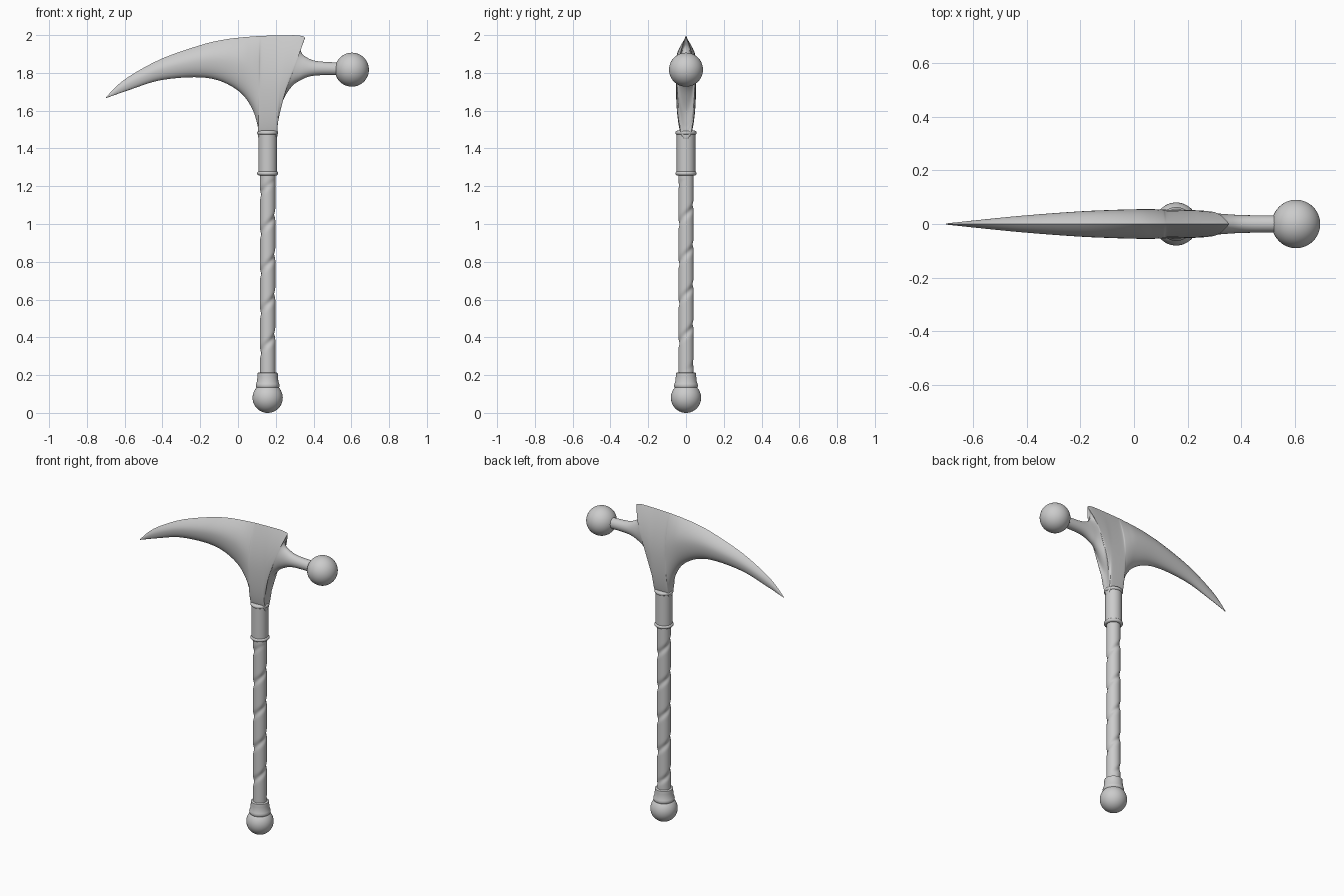
import bpy, bmesh, math

if "Cube" in bpy.data.objects:
    bpy.data.objects.remove(bpy.data.objects["Cube"])

AXIS = 0.157  # x of the handle


def finish(name, bm, angle=40):
    bmesh.ops.remove_doubles(bm, verts=bm.verts, dist=0.00005)
    bmesh.ops.recalc_face_normals(bm, faces=bm.faces)
    me = bpy.data.meshes.new(name)
    bm.to_mesh(me)
    bm.free()
    ob = bpy.data.objects.new(name, me)
    bpy.context.collection.objects.link(ob)
    bpy.ops.object.select_all(action='DESELECT')
    ob.select_set(True)
    bpy.context.view_layer.objects.active = ob
    bpy.ops.object.shade_smooth_by_angle(angle=math.radians(angle))
    return ob


def skin(name, rings, angle=40):
    """Bridge closed rings of points and cap both ends."""
    bm = bmesh.new()
    vs = [[bm.verts.new(p) for p in r] for r in rings]
    n = len(vs[0])
    for a, b in zip(vs, vs[1:]):
        for i in range(n):
            j = (i + 1) % n
            bm.faces.new((a[i], a[j], b[j], b[i]))
    bm.faces.new(vs[0])
    bm.faces.new(vs[-1])
    return finish(name, bm, angle)


def lathe(name, profile, seg=48):
    return skin(name, [[(AXIS + r * math.cos(2 * math.pi * i / seg),
                         r * math.sin(2 * math.pi * i / seg), z)
                        for i in range(seg)] for r, z in profile])


def ball(name, x, z, r):
    bpy.ops.mesh.primitive_uv_sphere_add(segments=48, ring_count=24, radius=r, location=(x, 0, z))
    bpy.context.object.name = name
    bpy.ops.object.shade_smooth()


def spline(pts, steps):
    """Catmull-Rom through tuples of any length."""
    p = [pts[0]] + pts + [pts[-1]]
    out = []
    for k in range(1, len(p) - 2):
        for s in range(steps):
            t = s / steps
            out.append([0.5 * (2 * b + (c - a) * t + (2 * a - 5 * b + 4 * c - d) * t * t
                               + (3 * b - a - 3 * c + d) * t ** 3)
                        for a, b, c, d in zip(*p[k - 1:k + 3])])
    return out + [list(pts[-1])]


# Head: sections run from top edge to bottom edge
# (top x, top z, bottom x, bottom z, half thickness, roundness of top edge)
sections = [
    (-0.70, 1.670, -0.697, 1.667, 0.002, 0),
    (-0.60, 1.765, -0.575, 1.710, 0.014, 0),
    (-0.415, 1.870, -0.415, 1.760, 0.031, 0),
    (-0.205, 1.945, -0.23, 1.777, 0.046, 0),
    (-0.08, 1.975, -0.10, 1.759, 0.052, 0),
    (0.02, 1.988, 0.008, 1.700, 0.055, 0),
    (0.07, 1.992, 0.07, 1.620, 0.055, 0),
    (0.11, 1.995, 0.103, 1.526, 0.054, 0),
    (0.13, 1.996, 0.115, 1.440, 0.053, 0),
    (0.20, 1.998, 0.199, 1.440, 0.052, 0),
    (0.26, 1.999, 0.206, 1.490, 0.051, 0),
    (0.32, 1.998, 0.207, 1.526, 0.049, 0),
    (0.354, 1.986, 0.216, 1.600, 0.046, 0),
    (0.334, 1.945, 0.246, 1.670, 0.043, 0.3),
    (0.334, 1.912, 0.28, 1.722, 0.040, 0.7),
    (0.357, 1.886, 0.32, 1.755, 0.037, 1),
    (0.42, 1.862, 0.40, 1.785, 0.033, 1),
    (0.56, 1.854, 0.56, 1.788, 0.031, 1),
]
N = 20
rings = []
for tx, tz, bx, bz, w, k in spline(sections, 8):
    half = []
    for i in range(N + 1):
        u = 0.5 - 0.5 * math.cos(math.pi * i / N)
        rnd = math.sqrt(max(0, 1 - (1 - 2 * u) ** 2))
        g = rnd if u > 0.5 else k * rnd + (1 - k) * (1 - (1 - 2 * u) ** 2)
        half.append((tx + (bx - tx) * u, w * g, tz + (bz - tz) * u))
    rings.append(half + [(x, -y, z) for x, y, z in half[-2:0:-1]])
skin("head_blade", rings, 50)

# Striking ball and pommel ball
ball("striking_ball", 0.603, 1.817, 0.09)
ball("pommel_ball", AXIS, 0.08, 0.08)

# Grip with a spiral groove
rings = []
for j in range(221):
    z = 0.19 + 1.09 * j / 220
    fade = max(0, min(1, (z - 0.22) / 0.06, (1.24 - z) / 0.06))
    ring = []
    for i in range(48):
        a = 2 * math.pi * i / 48
        c = 0.5 + 0.5 * math.cos(a - 2 * math.pi * z / 0.21)
        r = 0.041 - 0.007 * fade * c ** 10
        ring.append((AXIS + r * math.cos(a), r * math.sin(a), z))
    rings.append(ring)
skin("grip", rings)

# Collar tube and its two rings
lathe("collar", [(0.049, 1.265), (0.049, 1.49)])
for name, z in (("collar_ring_lower", 1.268), ("collar_ring_upper", 1.483)):
    arc = [(0.045 + 0.011 * math.sin(math.pi * i / 10),
            z - 0.011 * math.cos(math.pi * i / 10)) for i in range(11)]
    lathe(name, arc)

# Flared ferrule above the pommel
lathe("pommel_ferrule", [(0.048, 0.214), (0.053, 0.211), (0.054, 0.205), (0.054, 0.192),
                         (0.057, 0.165), (0.061, 0.155), (0.063, 0.147), (0.062, 0.138),
                         (0.057, 0.130), (0.05, 0.12)])
